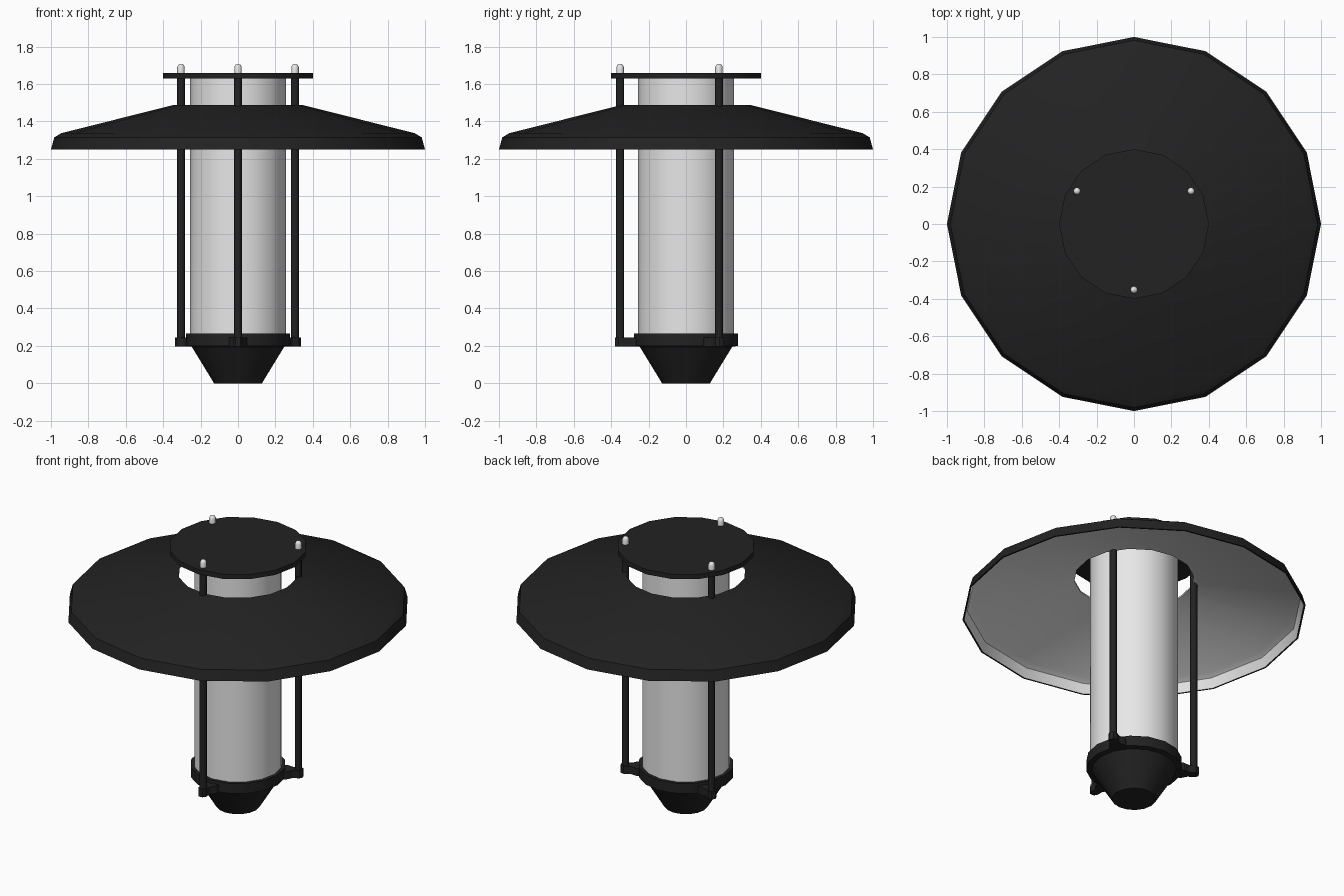
import bpy, bmesh, math
from mathutils import Vector

if "Cube" in bpy.data.objects:
    bpy.data.objects.remove(bpy.data.objects["Cube"])


def material(name, rgb):
    m = bpy.data.materials.new(name)
    m.diffuse_color = (*rgb, 1)
    m.use_nodes = True
    m.node_tree.nodes["Principled BSDF"].inputs["Base Color"].default_value = m.diffuse_color
    return m


BLACK = material("matt black metal", (0.016, 0.016, 0.016))
WHITE = material("white glass and enamel", (0.8, 0.8, 0.8))
SIDES = 16


def finish(name, bm, mats, smooth=None):
    bmesh.ops.recalc_face_normals(bm, faces=bm.faces)
    me = bpy.data.meshes.new(name)
    bm.to_mesh(me)
    bm.free()
    ob = bpy.data.objects.new(name, me)
    bpy.context.collection.objects.link(ob)
    for m in mats:
        me.materials.append(m)
    if smooth:
        bpy.ops.object.select_all(action='DESELECT')
        ob.select_set(True)
        bpy.context.view_layer.objects.active = ob
        bpy.ops.object.shade_smooth_by_angle(angle=math.radians(smooth))
    return ob


def lathe(name, profile, mats=(BLACK,), sides=SIDES, centre=(0, 0), closed=False,
          smooth=30, inner=()):
    """Revolve (radius, z) points; segments listed in inner get the second material."""
    bm = bmesh.new()
    rings = []
    for r, z in profile:
        rings.append([bm.verts.new((centre[0] + r * math.cos(2 * math.pi * i / sides),
                                    centre[1] + r * math.sin(2 * math.pi * i / sides), z))
                      for i in range(sides)])
    n = len(rings)
    for k in range(n if closed else n - 1):
        a, b = rings[k], rings[(k + 1) % n]
        for i in range(sides):
            j = (i + 1) % sides
            f = bm.faces.new((a[i], a[j], b[j], b[i]))
            f.material_index = 1 if k in inner else 0
    if not closed:
        bm.faces.new(rings[0])
        bm.faces.new(rings[-1])
    return finish(name, bm, mats, smooth)


# Base: tapered foot with a collar
lathe("base_cup", [(0.128, 0), (0.247, 0.195), (0.278, 0.2), (0.278, 0.265), (0.25, 0.265)])

# Glass cylinder
lathe("glass_tube", [(0.257, 0.26), (0.257, 1.635)], (WHITE,))

# Stepped shade, black outside and white inside
outer = [(0.348, 1.487), (0.945, 1.337), (0.982, 1.315), (1.0, 1.25)]
inside = [(0.99, 1.25), (0.972, 1.309), (0.938, 1.329), (0.348, 1.477)]
lathe("shade", outer + inside, (BLACK, WHITE), closed=True, inner=(4, 5, 6, 7), smooth=25)

# Top plate
lathe("top_plate", [(0.4, 1.63), (0.4, 1.66)])

# Three rods with end knobs and tapered bracket arms
for i, deg in enumerate((-90, 30, 150), 1):
    a = math.radians(deg)
    d, s = Vector((math.cos(a), math.sin(a), 0)), Vector((-math.sin(a), math.cos(a), 0))
    p = d * 0.352
    lathe(f"rod_{i}", [(0.021, 0.2), (0.021, 1.64)], sides=8, centre=p[:2], smooth=50)
    lathe(f"knob_{i}", [(0.02, 1.655), (0.02, 1.69), (0.015, 1.702), (0.006, 1.707)],
          (WHITE,), sides=8, centre=p[:2], smooth=50)
    # Arm outline: wide at the collar, rounded at the tip
    outline = [(0.24, -0.048), (0.285, -0.048), (0.32, -0.026), (0.362, -0.026), (0.38, -0.013)]
    outline += [(r, -w) for r, w in reversed(outline)]
    bm = bmesh.new()
    low = [bm.verts.new(d * r + s * w + Vector((0, 0, 0.197))) for r, w in outline]
    face = bm.faces.new(low)
    ext = bmesh.ops.extrude_face_region(bm, geom=[face])
    bmesh.ops.translate(bm, vec=(0, 0, 0.048),
                        verts=[v for v in ext["geom"] if isinstance(v, bmesh.types.BMVert)])
    finish(f"bracket_arm_{i}", bm, (BLACK,))
